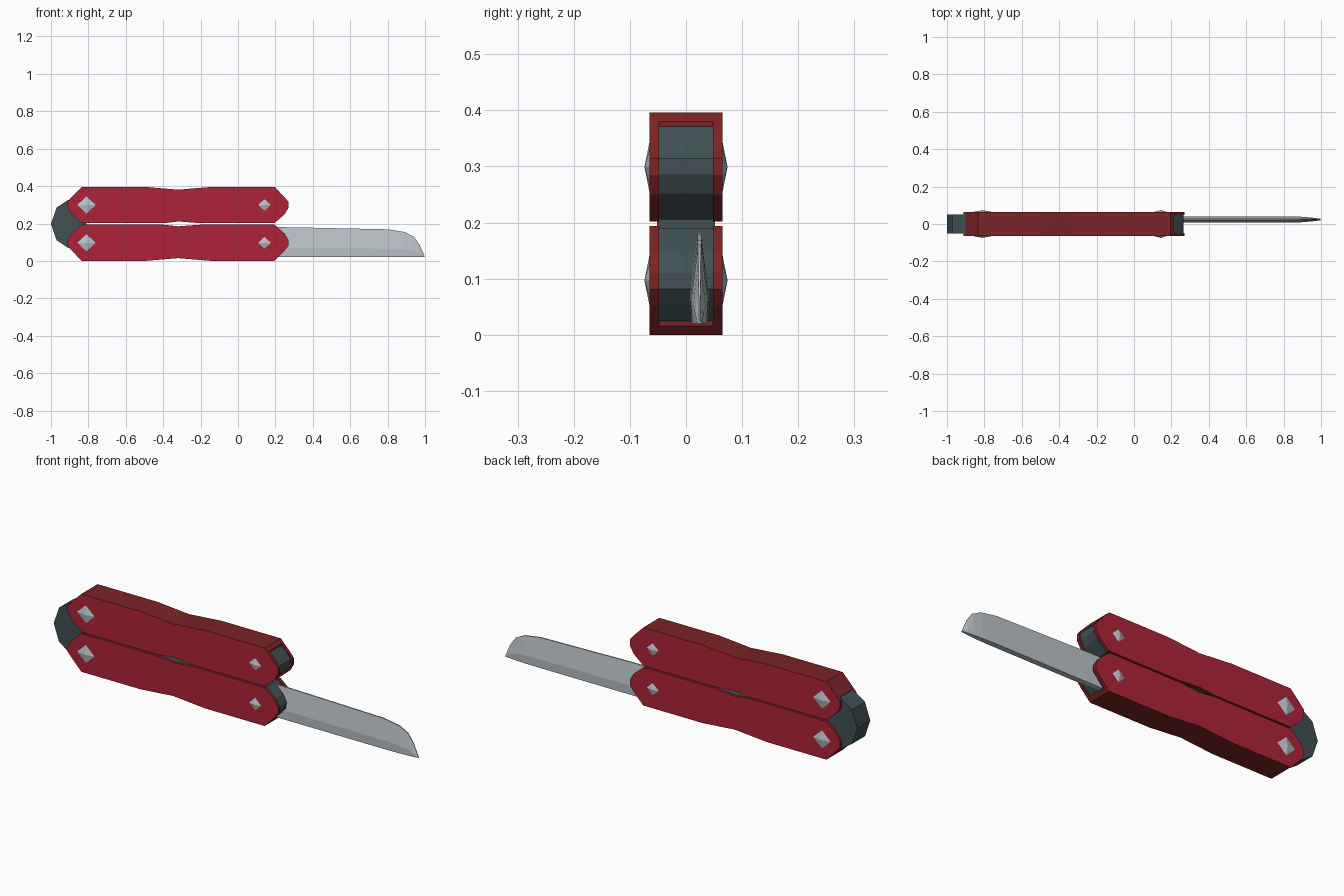
import bpy, bmesh, math

if "Cube" in bpy.data.objects:
    bpy.data.objects.remove(bpy.data.objects["Cube"])


def material(name, rgb):
    m = bpy.data.materials.new(name)
    m.diffuse_color = (*rgb, 1)
    m.use_nodes = True
    m.node_tree.nodes["Principled BSDF"].inputs["Base Color"].default_value = m.diffuse_color
    return m


CRIMSON = material("crimson", (0.42, 0.017, 0.038))
DARK_RED = material("dark red", (0.20, 0.017, 0.017))
SLATE = material("dark slate", (0.052, 0.08, 0.09))
STEEL = material("steel", (0.50, 0.55, 0.59))


def finish(bm, name, mats):
    bmesh.ops.recalc_face_normals(bm, faces=bm.faces)
    bm.normal_update()
    if len(mats) > 1:  # second material goes on the edge faces
        for f in bm.faces:
            f.material_index = 0 if abs(f.normal.y) > 0.5 else 1
    me = bpy.data.meshes.new(name)
    bm.to_mesh(me)
    bm.free()
    for m in mats:
        me.materials.append(m)
    ob = bpy.data.objects.new(name, me)
    bpy.context.collection.objects.link(ob)
    return ob


def plate(name, pts, y0, y1, *mats):
    """Extrude an x-z outline from y0 to y1."""
    bm = bmesh.new()
    face = bm.faces.new([bm.verts.new((x, y0, z)) for x, z in pts])
    out = bmesh.ops.extrude_face_region(bm, geom=[face])
    for v in out["geom"]:
        if isinstance(v, bmesh.types.BMVert):
            v.co.y = y1
    return finish(bm, name, mats)


def stud(name, x, z, r, side):
    """Low four-sided pyramid rivet head."""
    bm = bmesh.new()
    ring = [bm.verts.new((x + r * math.cos(a), side * 0.064, z + 0.92 * r * math.sin(a)))
            for a in (i * math.pi / 2 for i in range(4))]
    tip = bm.verts.new((x, side * 0.074, z))
    bm.faces.new(ring)
    for i in range(4):
        bm.faces.new((ring[i], ring[(i + 1) % 4], tip))
    finish(bm, name, [STEEL])


# Upper handle outline: outer edge, right end, inner edge, left end
OUTER = [(-0.835, 0.396), (-0.5, 0.396), (-0.32, 0.381), (-0.14, 0.396), (0.195, 0.396)]
RIGHT = [(0.245, 0.345), (0.27, 0.315), (0.27, 0.285), (0.25, 0.25)]
INNER = [(0.195, 0.202), (-0.2, 0.202), (-0.32, 0.211), (-0.4, 0.202), (-0.835, 0.202)]
LEFT = [(-0.89, 0.25), (-0.912, 0.285), (-0.912, 0.315), (-0.885, 0.345)]
OUTLINE = OUTER + RIGHT + INNER + LEFT
CORE = [(-0.32 + (x + 0.32) * 0.99, 0.299 + (z - 0.299) * 0.96) for x, z in OUTLINE]
SPINE = [(-0.9, 0.33)] + [LEFT[-1]] + OUTER + [(0.211, 0.38)]
RIM = SPINE + [(x, z - 0.014) for x, z in reversed(SPINE)]

for tag, flip in (("upper", False), ("lower", True)):
    def place(pts):
        return [(x, 0.396 - z) if flip else (x, z) for x, z in pts]

    # Handle scales, spine strip and dark core
    for side, word in ((-1, "front"), (1, "back")):
        plate(f"{tag}_{word}_scale", place(OUTLINE), side * 0.048, side * 0.065, CRIMSON, DARK_RED)
        zc = place([(0, 0.299)])[0][1]
        stud(f"{tag}_{word}_large_rivet", -0.81, zc, 0.055, side)
        stud(f"{tag}_{word}_small_rivet", 0.142, zc, 0.038, side)
    plate(f"{tag}_spine", place(RIM), -0.048, 0.048, DARK_RED)
    plate(f"{tag}_core", place(CORE), -0.0485, 0.0485, SLATE)

# Joint head linking both handles at the left end
half = [(-0.97, 0.285), (-0.91, 0.325), (-0.81, 0.35)]
plate("joint_head", [(-1.0, 0.198)] + half + [(x, 0.396 - z) for x, z in reversed(half)],
      -0.052, 0.052, SLATE)

# Blade: wedge sections lofted along x as (x, edge height, half thickness)
bm = bmesh.new()
rings = []
for x, top, t in [(0.12, 0.181, 0.017), (0.28, 0.18, 0.017), (0.8, 0.169, 0.0165),
                  (0.89, 0.155, 0.015), (0.94, 0.13, 0.011), (0.97, 0.088, 0.008),
                  (0.998, 0.024, 0.004)]:
    mid = 0.02 + (top - 0.02) * 0.3
    section = [(-t * 0.85, 0.02), (-t, mid), (-t * 0.2, top),
               (t * 0.2, top), (t, mid), (t * 0.85, 0.02)]
    rings.append([bm.verts.new((x, 0.024 + y, z)) for y, z in section])
for a, b in zip(rings, rings[1:]):
    for i in range(6):
        j = (i + 1) % 6
        bm.faces.new((a[i], a[j], b[j], b[i]))
bm.faces.new(rings[0])
bm.faces.new(rings[-1])
finish(bm, "blade", [STEEL])
